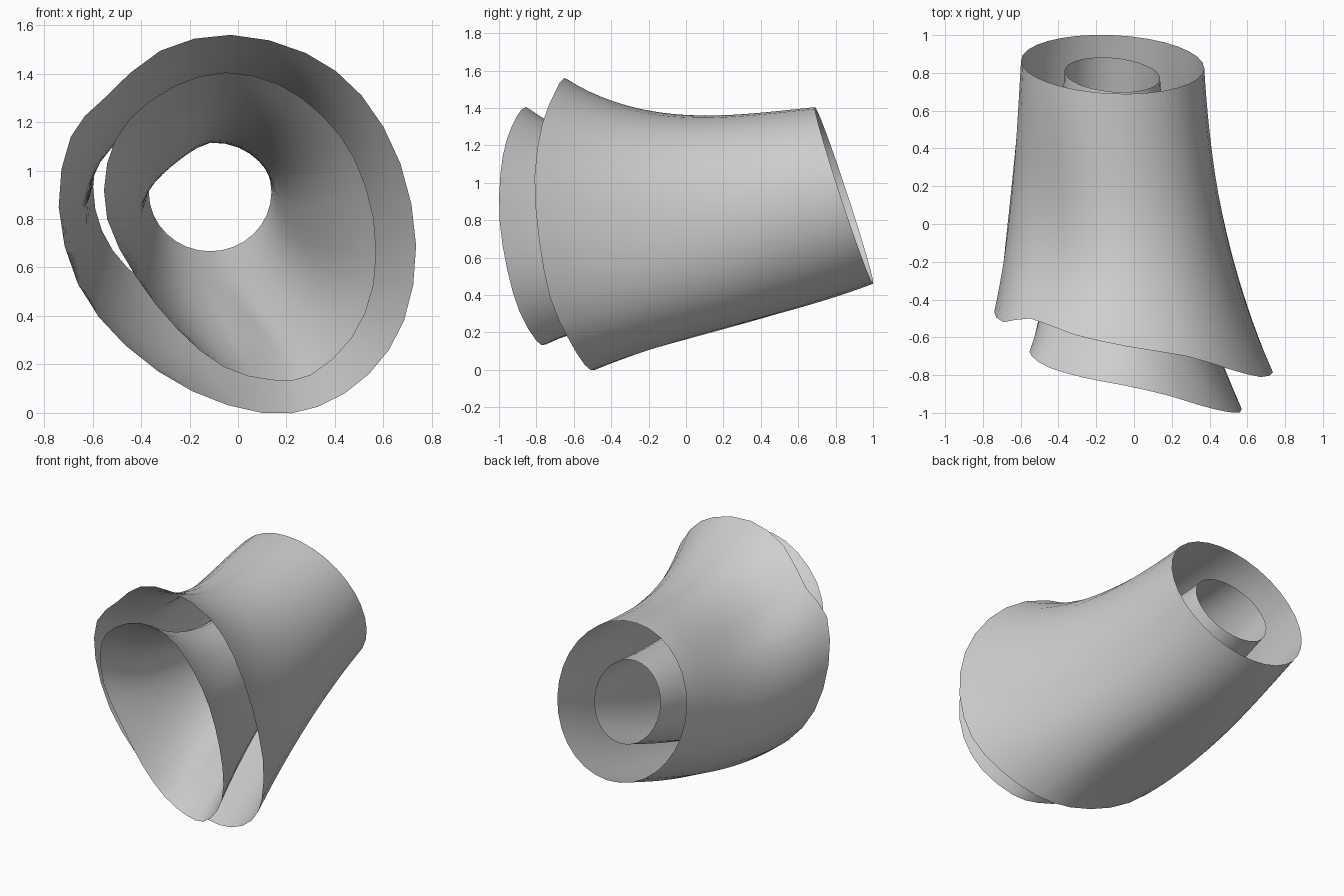
import bpy
import math
from mathutils import Vector

cube = bpy.data.objects.get("Cube")
if cube:
    bpy.data.objects.remove(cube, do_unlink=True)

# Single plain grey material
grey = bpy.data.materials.new("light_grey")
grey.use_nodes = True
colour = (0.62, 0.62, 0.62, 1)
grey.diffuse_color = colour
grey.node_tree.nodes["Principled BSDF"].inputs["Base Color"].default_value = colour

SIDES, STEPS = 32, 20


def closed_spline(points, t):
    """Catmull-Rom position on a closed loop, t from 0 to 1."""
    n = len(points)
    i, u = divmod(t * n, 1.0)
    a, b, c, d = (Vector(points[(int(i) + k) % n]) for k in (-1, 0, 1, 2))
    return 0.5 * (2 * b + (c - a) * u + (2 * a - 5 * b + 4 * c - d) * u ** 2
                  + (3 * b - a - 3 * c + d) * u ** 3)


def flared_tube(name, rim, centre, half_size, flare, inward):
    """Open sheet lofted from a wide slanted front rim to a round tilted back rim."""
    verts, faces = [], []
    rx, ry, rz = half_size
    for s in range(SIDES):
        ang = math.pi / 2 - 2 * math.pi * s / SIDES
        co, si = math.cos(ang), math.sin(ang)
        front = closed_spline(rim, s / SIDES)
        back = Vector(centre) + Vector((rx * co, -0.02 * co - ry * si, rz * si))
        run = back.y - front.y
        # End tangents: strong flare at the front, nearly straight at the back.
        # On the -x side the waist is pinched above and fuller below.
        pinch = 0.6 * si * max(0, -co) - 0.15 * abs(si) * max(0, co)
        m0 = run * Vector(((-0.12 - 0.34 * co) * flare - pinch * co, 1,
                           (-0.1 - 0.52 * si) * flare - pinch * si))
        m1 = run * Vector((-0.06 * co, 1, 0.24 - 0.14 * si))
        for k in range(STEPS + 1):
            t = k / STEPS
            verts.append((2 * t**3 - 3 * t**2 + 1) * front + (t**3 - 2 * t**2 + t) * m0
                         + (3 * t**2 - 2 * t**3) * back + (t**3 - t**2) * m1)
    row = STEPS + 1
    for s in range(SIDES):
        n = (s + 1) % SIDES
        for k in range(STEPS):
            f = (s * row + k, s * row + k + 1, n * row + k + 1, n * row + k)
            faces.append(f[::-1] if inward else f)
    mesh = bpy.data.meshes.new(name)
    mesh.from_pydata(verts, [], faces)
    mesh.materials.append(grey)
    mesh.shade_smooth()
    obj = bpy.data.objects.new(name, mesh)
    bpy.context.collection.objects.link(obj)


# Front rim outlines, clockwise from the top
outer_rim = [(-.03, -.65, 1.56), (.28, -.70, 1.485), (.51, -.77, 1.31), (.67, -.81, 1.03),
             (.735, -.785, .69), (.685, -.725, .38), (.54, -.625, .16), (.33, -.54, .025),
             (.1, -.485, 0), (-.19, -.45, .09), (-.46, -.435, .275), (-.66, -.43, .53),
             (-.74, -.465, .85), (-.69, -.52, 1.14), (-.55, -.50, 1.3), (-.32, -.585, 1.495)]
inner_rim = [(-.05, -.855, 1.405), (.17, -.905, 1.355), (.35, -.96, 1.225), (.48, -.992, 1.05),
             (.56, -.997, .8), (.56, -.955, .53), (.47, -.89, .31), (.3, -.80, .155),
             (.14, -.75, .135), (-.06, -.70, .19), (-.25, -.67, .345), (-.42, -.645, .56),
             (-.54, -.66, .8), (-.54, -.70, 1.03), (-.45, -.76, 1.21), (-.26, -.815, 1.35)]

# Outer and inner walls of the funnel
flared_tube("outer_wall", outer_rim, (-.113, .845, .932), (.485, .155, .472), 1.0, False)
flared_tube("inner_wall", inner_rim, (-.115, .79, .91), (.253, .09, .243), 1.12, True)
